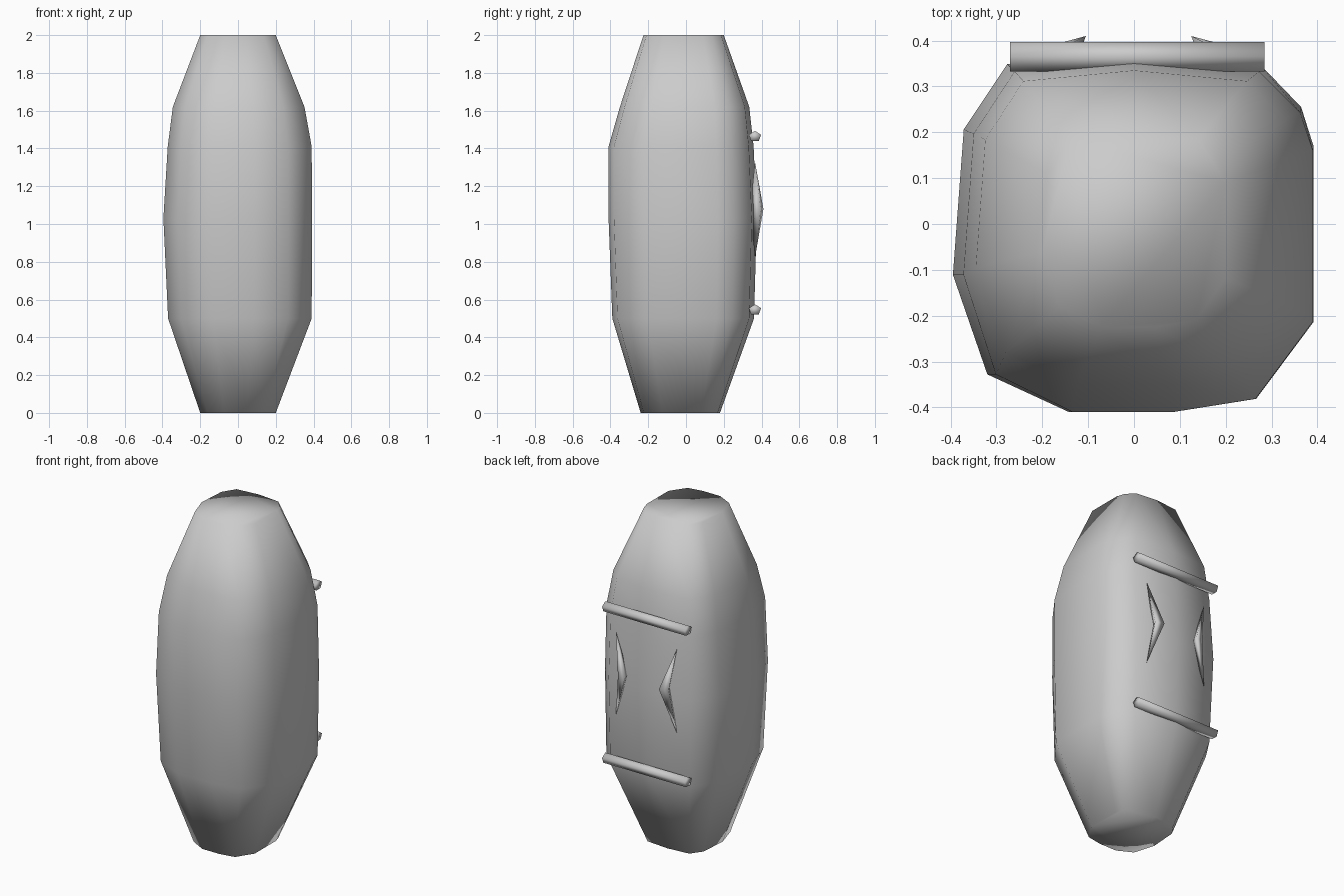
import bpy, math
from mathutils import Vector

if "Cube" in bpy.data.objects:
    bpy.data.objects.remove(bpy.data.objects["Cube"])


def make(name, verts, faces):
    me = bpy.data.meshes.new(name)
    me.from_pydata(verts, [], faces)
    me.polygons.foreach_set("use_smooth", [True] * len(faces))
    me.update()
    ob = bpy.data.objects.new(name, me)
    bpy.context.collection.objects.link(ob)
    return ob


def loft(name, rings):
    n = len(rings[0])
    verts = [p for r in rings for p in r]
    faces = [(k * n + i, k * n + (i + 1) % n, (k + 1) * n + (i + 1) % n, (k + 1) * n + i)
             for k in range(len(rings) - 1) for i in range(n)]
    faces += [tuple(range(n))[::-1], tuple(range((len(rings) - 1) * n, len(rings) * n))]
    return make(name, verts, faces)


# Barrel body: irregular rounded-square section lofted through rings
section = [(1, -0.52), (0.68, -0.93), (0.22, -1), (-0.36, -1), (-0.81, -0.8), (-1, -0.27),
           (-0.94, 0.55), (-0.7, 0.93), (0, 1), (0.7, 0.93), (0.93, 0.68), (1, 0.45)]
# z, x min, x max, y min, y max
levels = [(0, -0.2, 0.2, -0.24, 0.18),
          (0.5, -0.37, 0.39, -0.39, 0.36),
          (1.03, -0.395, 0.392, -0.41, 0.375),
          (1.41, -0.372, 0.39, -0.41, 0.358),
          (1.62, -0.345, 0.352, -0.35, 0.335),
          (2, -0.2, 0.2, -0.225, 0.2)]
rings = [[(u * (x1 if u > 0 else -x0), v * (y1 if v > 0 else -y0), z) for u, v in section]
         for z, x0, x1, y0, y1 in levels]
loft("barrel_body", rings)

# Two thin five-sided bars across the back
for name, z in (("upper_bar", 1.463), ("lower_bar", 0.545)):
    ends = []
    for x in (-0.27, 0.285):
        ends.append([(x, 0.365 + 0.034 * math.cos(a), z + 0.03 * math.sin(a))
                     for a in (0.3 + math.tau * i / 5 for i in range(5))])
    loft(name, ends)

# Pair of bent slivers between the bars, bulging towards each other
for name, s in (("right_sliver", 1), ("left_sliver", -1)):
    off = 0.01
    verts = [(s * 0.205 + off, 0.365, 1.33), (s * 0.115 + off, 0.41, 1.08),
             (s * 0.17 + off, 0.395, 1.08), (s * 0.14 + off, 0.34, 1.08),
             (s * 0.205 + off, 0.365, 0.82)]
    faces = [(0, 1, 2), (0, 2, 3), (0, 3, 1), (4, 2, 1), (4, 3, 2), (4, 1, 3)]
    if s > 0:
        faces = [f[::-1] for f in faces]
    make(name, verts, faces)
